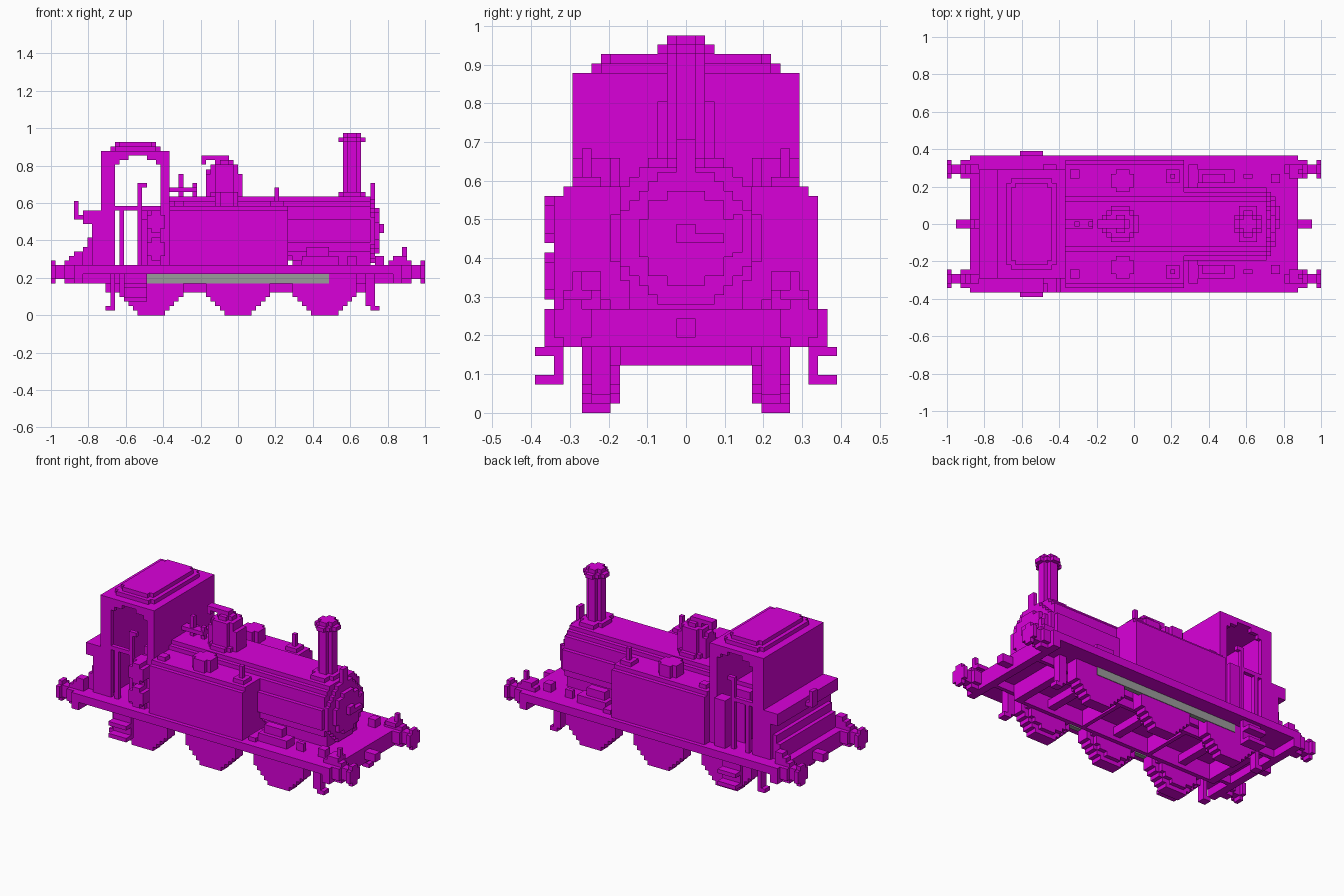
import bpy, bmesh, math
from mathutils import Vector

if "Cube" in bpy.data.objects:
    bpy.data.objects.remove(bpy.data.objects["Cube"], do_unlink=True)

V = 2 / 82  # block size: every coordinate below counts blocks


def material(name, rgb):
    m = bpy.data.materials.new(name)
    m.use_nodes = True
    m.diffuse_color = (*rgb, 1)
    m.node_tree.nodes["Principled BSDF"].inputs["Base Color"].default_value = (*rgb, 1)
    return m


MAGENTA = material("magenta", (0.7, 0.0, 0.7))
GREY = material("grey", (0.33, 0.33, 0.33))


def finish(name, bm, mat):
    bmesh.ops.recalc_face_normals(bm, faces=bm.faces)
    bmesh.ops.scale(bm, vec=(V, V, V), verts=bm.verts)
    me = bpy.data.meshes.new(name)
    bm.to_mesh(me)
    bm.free()
    me.materials.append(mat)
    ob = bpy.data.objects.new(name, me)
    bpy.context.collection.objects.link(ob)


def boxes(name, items, mirror=False, ends=False, mat=MAGENTA):
    """Boxes (x0,x1,y0,y1,z0,z1); mirror repeats over y, ends repeats over x."""
    bm = bmesh.new()
    for x0, x1, y0, y1, z0, z1 in items:
        for sx in ((1, -1) if ends else (1,)):
            for sy in ((1, -1) if mirror else (1,)):
                for v in bmesh.ops.create_cube(bm, size=1)["verts"]:
                    v.co = Vector((sx * ((x0 + x1) / 2 + v.co.x * (x1 - x0)),
                                   sy * ((y0 + y1) / 2 + v.co.y * (y1 - y0)),
                                   (z0 + z1) / 2 + v.co.z * (z1 - z0)))
    finish(name, bm, mat)


def round_rows(r, hi=99):
    """Stepped circle as rows (bottom, top, half width), cut off above hi."""
    n = round(2 * r)
    out = []
    for i in range(n):
        b = -n / 2 + i
        half = round(math.sqrt(max(r * r - (b + .5) ** 2, 0)))
        if half and b + 1 <= hi:
            out.append((b, b + 1, half))
    return out


def stepped(name, slabs, axis, u, v):
    """Extrude stepped outlines along an axis, each slab = (rows, start, end)."""
    bm = bmesh.new()
    for rows, a0, a1 in slabs:
        right = [p for b, t, h in rows for p in ((h, b), (h, t))]
        pts = right + [(-x, y) for x, y in reversed(right)]
        clean = [p for i, p in enumerate(pts) if p != pts[i - 1]]

        def place(p, a):
            p0, p1 = p[0] + u, p[1] + v
            return {"x": (a, p0, p1), "y": (p0, a, p1), "z": (p0, p1, a)}[axis]
        f = bm.faces.new([bm.verts.new(place(p, a0)) for p in clean])
        g = bmesh.ops.extrude_face_region(bm, geom=[f])["geom"]
        d = Vector(place((0, 0), a1)) - Vector(place((0, 0), a0))
        bmesh.ops.translate(bm, vec=d, verts=[e for e in g if isinstance(e, bmesh.types.BMVert)])
        bm.faces.new([bm.verts.new(place(p, a0)) for p in reversed(clean)])
        bmesh.ops.remove_doubles(bm, verts=bm.verts, dist=0.0001)
    finish(name, bm, MAGENTA)


# Chassis
boxes("footplate", [(-36, 36, -15, 15, 9, 11)])
boxes("buffer_beam", [(34, 36, -15, 15, 7, 9)], ends=True)
boxes("side_frame", [(-34, 34, 7, 8, 7, 9), (-27, 29, 6, 7, 5, 9)], mirror=True)
boxes("side_strip", [(-20, 20, 10, 11.15, 7, 9)], mirror=True, mat=GREY)
boxes("cross_stay", [(9, 10, -7, 7, 5, 9), (27, 29, -7, 7, 5, 9)], ends=True)
boxes("guard_iron", [(28, 30, 8, 10, 2, 9), (29, 31, 8, 10, 1, 2)], mirror=True)
boxes("rear_guard_iron", [(-28, -27, 8, 10, 2, 9), (-29, -27, 8, 10, 1, 2)], mirror=True)
boxes("cab_step", [(-25, -20, 13, 14, 3, 9), (-25, -20, 14, 16, 3, 4),
                   (-25, -20, 14, 16, 6, 7)], mirror=True)

# Wheels and axles
for i, x in enumerate((-19, 0, 19)):
    for side, s in (("left", 1), ("right", -1)):
        stepped(f"wheel_{side}_{i}", [(round_rows(7, hi=2), s * 8, s * 11),
                                      (round_rows(6, hi=2), s * 7, s * 8)], "y", x, 7)
    boxes(f"axle_{i}", [(x - 1, x + 1, -7, 7, 6, 8)])

# Buffers, couplings and lamp irons at both ends
cross = [(-2, -1, 1), (-1, 1, 2), (1, 2, 1)]
buffer_disc = [(-2.5, -1.5, 1), (-1.5, 1.5, 2), (1.5, 2.5, 1)]
for end, e in (("front", 1), ("rear", -1)):
    for s in (1, -1):
        stepped(f"{end}_buffer", [(buffer_disc, e * 40, e * 41), ([(-1.5, 1.5, 1)], e * 38, e * 40),
                                  (buffer_disc, e * 36, e * 38)], "x", s * 12, 9.5)
boxes("coupling", [(36, 39, -1, 1, 8, 10)], ends=True)
boxes("lamp_iron", [(33, 37, 11, 13, 11, 12), (34, 37, 10, 13, 12, 13),
                    (36, 37, 11, 12, 13, 15)], mirror=True)
boxes("rear_lamp_iron", [(-37, -34, 11, 13, 11, 13), (-36, -34, 11, 13, 13, 14)], mirror=True)
boxes("front_plate_blocks", [(24, 26, 10, 11, 11, 13), (30, 32, 9, 11, 11, 13)], mirror=True)

# Side tanks with fillers
stepped("side_tanks", [([(11, 23, 14), (23, 24, 13)], -15, 11)], "x", 0, 0)
for s in (1, -1):
    stepped("tank_filler", [([(-2.5, -1.5, 1.5), (-1.5, 1.5, 2.5), (1.5, 2.5, 1.5)], 24, 27)],
            "z", -2.5, s * 9.5)
boxes("tank_vent", [(7, 10, 9, 12, 24, 25), (8, 9, 10, 11, 25, 28),
                    (-14, -12, 10, 12, 24, 25)], mirror=True)

# Boiler with stepped shoulders, smokebox saddle and door
boiler_rows = [(12, 13, 5), (13, 14, 6), (14, 16, 7), (16, 21, 8),
               (21, 24, 7), (24, 25, 6), (25, 26, 5)]
stepped("boiler", [(boiler_rows, -15, 29)], "x", 0, 0)
boxes("smokebox_saddle", [(12, 29, -6, 6, 11, 14)])
stepped("smokebox_door", [(round_rows(7), 29, 30), (round_rows(5), 30, 31)], "x", 0, 18.5)
boxes("door_handle", [(31, 32, -1, 1, 18, 20), (31, 32, 1, 4, 18, 19),
                      (30, 31, 5, 6, 17, 21)])
boxes("front_lamp_post", [(29, 30, -1, 1, 25, 29)])
boxes("splasher", [(14, 22, 9, 12, 11, 13), (15, 20, 9, 11, 13, 15),
                   (12, 14, 8, 13, 11, 12)], mirror=True)

# Chimney, dome and whistle
ring3 = [(-3, -2, 2), (-2, 2, 3), (2, 3, 2)]
cap = [(-3, -2, 1), (-2, -1, 2), (-1, 1, 3), (1, 2, 2), (2, 3, 1)]
base = [(-4, -2, 2), (-2, 2, 3), (2, 4, 2)]
stepped("chimney", [(base, 26, 27), (cross, 27, 38), (cap, 38, 39), (cross, 39, 40)], "z", 25, 0)
dome_base = [(-4, -3, 2), (-3, -2, 3), (-2, 2, 4), (2, 3, 3), (3, 4, 2)]
ring4 = [(-3, -2, 2), (-2, 2, 4), (2, 3, 2)]
stepped("dome", [(dome_base, 25, 27), (ring4, 27, 31), (ring3, 31, 33), (cross, 33, 34)],
        "z", -3, 0)
boxes("safety_valve_pipe", [(-8, -2, -1, 1, 34, 35), (-8, -7, -1, 1, 33, 34),
                            (-7, -6, -1, 1, 26, 32)])
boxes("whistle", [(-15, -9, -1, 1, 27, 28), (-13, -12, -.5, .5, 26, 31),
                  (-10, -9, -.5, .5, 26, 29)])

# Cab
boxes("cab_end_walls", [(-30, -28, -12, 12, 11, 36), (-17, -15, -12, 12, 11, 36)])
boxes("cab_side", [(-28, -27, 11, 12, 11, 35), (-30, -15, 11, 12, 35, 36),
                   (-27, -26, 11, 12, 33, 35), (-26, -24, 11, 12, 34, 35),
                   (-18, -17, 11, 12, 33, 35), (-20, -18, 11, 12, 34, 35)], mirror=True)
boxes("cab_ceiling", [(-30, -15, -12, 12, 35, 36)])
stepped("cab_roof", [([(-10, -9, 4.5), (-9, 9, 5.5), (9, 10, 4.5)], 36, 37),
                     ([(-9, -8, 3.5), (-8, 8, 4.5), (8, 9, 3.5)], 37, 38)], "z", -22.5, 0)
boxes("cab_handrail", [(-26, -25, 11, 12, 11, 24), (-27, -22, 11, 12, 23, 24),
                       (-22, -21, 11, 12, 11, 28), (-22, -20, 11, 12, 28, 29)], mirror=True)
stepped("backhead", [([(11, 21, 8), (21, 23, 6), (23, 24, 4)], -22, -17)], "x", 0, 0)
boxes("cab_side_sheet", [(-20, -17, 10, 13, 11, 23)], mirror=True)
for z in (14.5, 20.5):
    stepped("side_wheel", [(buffer_disc, -15, -12)], "y", -18, z)

# Bunker behind the cab, with a lamp bracket on its overhang
boxes("bunker", [(-32, -30, -12, 12, 11, 23), (-34, -32, -12, 12, 20, 23),
                 (-33, -32, -11, 11, 11, 17), (-34, -33, -11, 11, 11, 15)])
boxes("rear_lamp_bracket", [(-36, -34, -1, 1, 21, 22), (-36, -35, -1, 1, 22, 25)])
